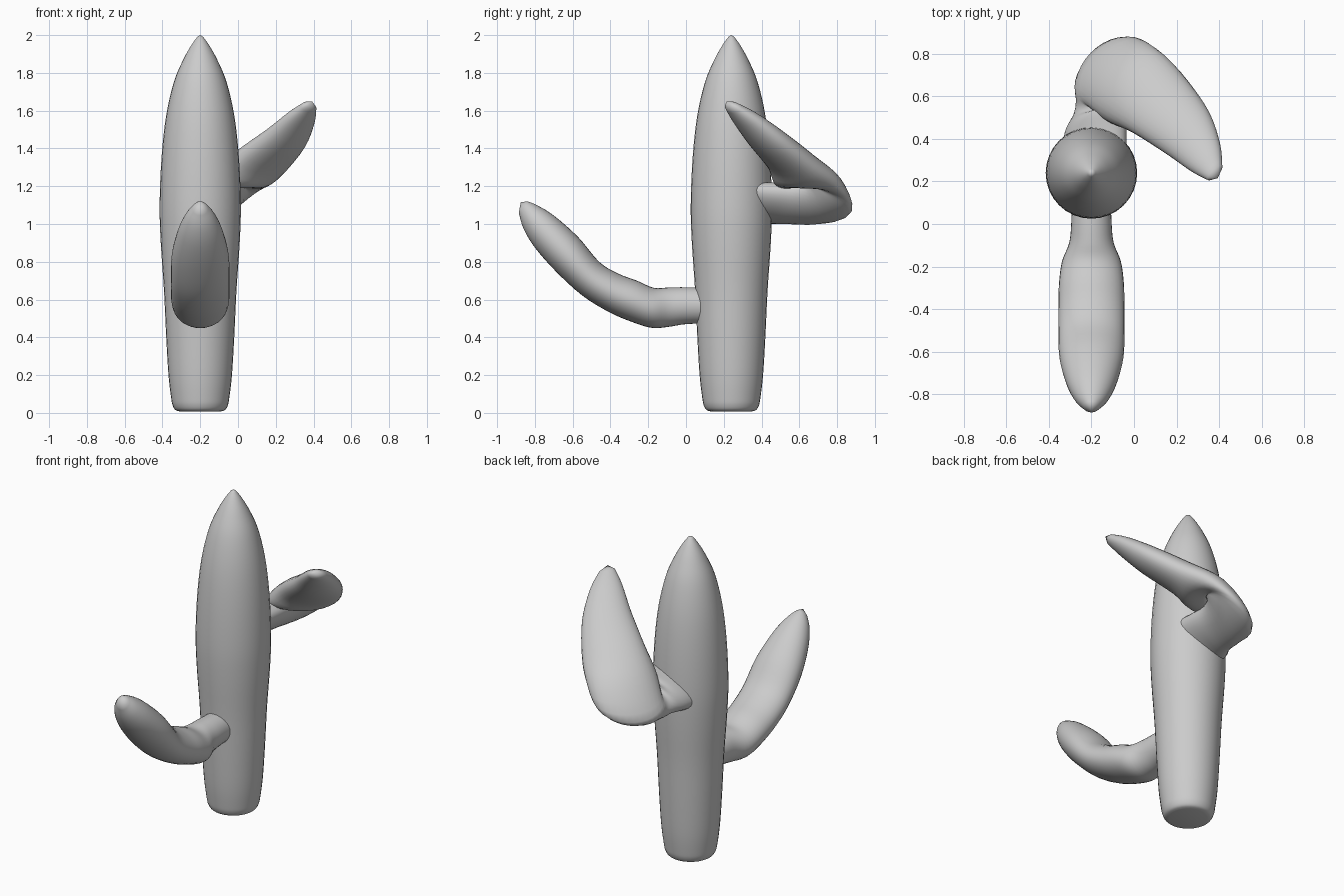
import bpy, bmesh, math
from mathutils import Vector

SIDES = 32


def skin(name, rings, tip=None):
    """Skin a list of point rings into a smooth closed object."""
    bm = bmesh.new()
    loops = [[bm.verts.new(p) for p in r] for r in rings]
    for a, b in zip(loops, loops[1:]):
        for i in range(len(a)):
            j = (i + 1) % len(a)
            bm.faces.new((a[i], a[j], b[j], b[i]))
    bm.faces.new(loops[0])
    t = bm.verts.new(tip)
    last = loops[-1]
    for i in range(len(last)):
        bm.faces.new((last[i], last[(i + 1) % len(last)], t))
    bmesh.ops.recalc_face_normals(bm, faces=bm.faces)
    me = bpy.data.meshes.new(name)
    bm.to_mesh(me)
    bm.free()
    for p in me.polygons:
        p.use_smooth = True
    ob = bpy.data.objects.new(name, me)
    bpy.context.collection.objects.link(ob)


def refine(keys, steps=4):
    """Catmull-Rom interpolation of lists of numbers."""
    out = []
    n = len(keys)
    for i in range(n - 1):
        p0, p1, p2, p3 = keys[max(i - 1, 0)], keys[i], keys[i + 1], keys[min(i + 2, n - 1)]
        for s in range(steps):
            t = s / steps
            out.append([0.5 * (2 * b + (c - a) * t + (2 * a - 5 * b + 4 * c - d) * t * t
                               + (3 * b - a - 3 * c + d) * t ** 3)
                        for a, b, c, d in zip(p0, p1, p2, p3)])
    out.append(list(keys[-1]))
    return out


def ellipse(k):
    """Ring from centre, major and minor half-axis vectors."""
    c, u, v = Vector(k[0:3]), Vector(k[3:6]), Vector(k[6:9])
    return [c + u * math.cos(a) + v * math.sin(a)
            for a in (2 * math.pi * i / SIDES for i in range(SIDES))]


# Trunk: (radius, height) profile turned about its axis
CX, CY = -0.2, 0.24
profile = [(0.11, 0.008), (0.132, 0.016), (0.146, 0.04), (0.154, 0.08), (0.168, 0.2),
           (0.18, 0.4), (0.192, 0.65), (0.209, 0.9), (0.215, 1.1), (0.205, 1.35),
           (0.181, 1.57), (0.14, 1.75), (0.09, 1.87), (0.045, 1.95), (0.014, 1.992)]
skin("trunk", [ellipse((CX, CY, z, r, 0, 0, 0, r, 0)) for r, z in refine(profile)],
     (CX, CY, 2.0))

# Front arm: (top y, top z, bottom y, bottom z, half width)
sections = [(0.15, 0.66, 0.15, 0.475, 0.09), (0.0, 0.665, 0.0, 0.47, 0.095),
            (-0.09, 0.664, -0.09, 0.456, 0.105), (-0.17, 0.662, -0.18, 0.45, 0.138),
            (-0.26, 0.70, -0.29, 0.483, 0.152), (-0.36, 0.738, -0.41, 0.535, 0.155),
            (-0.46, 0.80, -0.55, 0.622, 0.155), (-0.57, 0.93, -0.69, 0.75, 0.15),
            (-0.70, 1.045, -0.80, 0.875, 0.117), (-0.79, 1.10, -0.86, 0.975, 0.077),
            (-0.84, 1.12, -0.885, 1.06, 0.035)]
front = [(CX, (ty + by) / 2, (tz + bz) / 2, w, 0, 0, 0, (ty - by) / 2, (tz - bz) / 2)
         for ty, tz, by, bz, w in sections]
skin("front_arm", [ellipse(k) for k in refine(front)], (CX, -0.875, 1.115))

# Back arm: centre, major half-axis, minor half-axis (towards the outside of the bend)
back = [(-0.19, 0.30, 1.11, 0.15, 0.00, 0.09, 0.04, 0.00, -0.07),
        (-0.18, 0.45, 1.11, 0.14, 0.02, 0.08, 0.04, 0.00, -0.075),
        (-0.16, 0.54, 1.11, 0.13, 0.04, 0.07, 0.025, 0.01, -0.085),
        (-0.12, 0.64, 1.105, 0.15, 0.08, 0.04, -0.03, 0.07, -0.10),
        (-0.10, 0.71, 1.12, 0.155, 0.12, 0.015, -0.075, 0.12, -0.075),
        (0.00, 0.645, 1.225, 0.148, 0.138, -0.01, -0.065, 0.11, 0.03),
        (0.115, 0.56, 1.325, 0.13, 0.123, -0.024, -0.035, 0.052, 0.068),
        (0.25, 0.43, 1.45, 0.103, 0.096, -0.019, -0.028, 0.042, 0.058),
        (0.335, 0.315, 1.56, 0.068, 0.065, -0.012, -0.018, 0.028, 0.04),
        (0.38, 0.24, 1.625, 0.034, 0.032, -0.006, -0.009, 0.014, 0.022)]
skin("back_arm", [ellipse(k) for k in refine(back)], (0.393, 0.215, 1.648))
